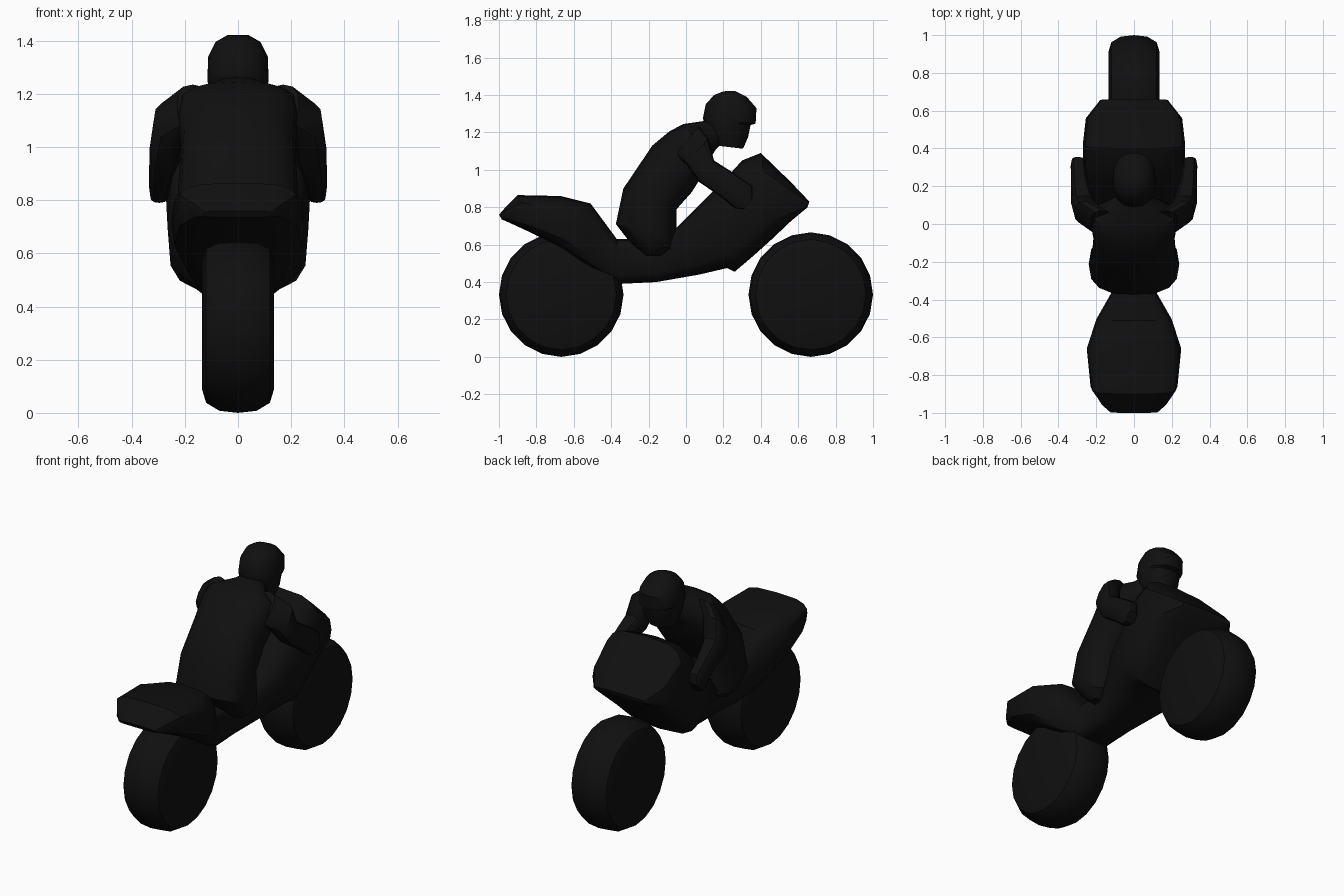
import bpy, bmesh, math

paint = bpy.data.materials.new("matte_black")
paint.diffuse_color = (0.005, 0.005, 0.005, 1)


def skin(name, rings, mirror=False):
    """Bridge closed rings of points into a capped, smooth-shaded object."""
    bm = bmesh.new()
    loops = [[bm.verts.new(p) for p in r] for r in rings]
    n = len(loops[0])
    for a, b in zip(loops, loops[1:]):
        for i in range(n):
            j = (i + 1) % n
            bm.faces.new((a[i], a[j], b[j], b[i]))
    bm.faces.new(loops[0])
    bm.faces.new(loops[-1])
    bmesh.ops.recalc_face_normals(bm, faces=bm.faces)
    me = bpy.data.meshes.new(name)
    bm.to_mesh(me)
    bm.free()
    me.materials.append(paint)
    ob = bpy.data.objects.new(name, me)
    bpy.context.collection.objects.link(ob)
    if mirror:
        ob.modifiers.new("mirror", 'MIRROR').use_mirror_merge = False
    bpy.ops.object.select_all(action='DESELECT')
    ob.select_set(True)
    bpy.context.view_layer.objects.active = ob
    bpy.ops.object.shade_smooth_by_angle(angle=math.radians(35))
    return ob


def loft(name, sections, power, n=16, mirror=False):
    """Sections: side-view end points y0,z0 and y1,z1, half width, centre x."""
    def bend(v):
        return math.copysign(abs(v) ** power, v) if abs(v) > 1e-6 else 0
    rings = []
    for y0, z0, y1, z1, w, cx in sections:
        ring = []
        for i in range(n):
            a = 2 * math.pi * i / n
            t = (bend(math.sin(a)) + 1) / 2
            ring.append((cx + w * bend(math.cos(a)),
                         y0 + (y1 - y0) * t, z0 + (z1 - z0) * t))
        rings.append(ring)
    return skin(name, rings, mirror)


# Wheels: tyre profile (x, radius) turned around the axle
tyre = [(-.135, .245), (-.12, .295), (-.07, .325), (0, .333),
        (.07, .325), (.12, .295), (.135, .245)]
for name, y in (("rear_wheel", -.667), ("front_wheel", .667)):
    skin(name, [[(x, y + r * math.cos(i * math.pi / 10),
                  .333 + r * math.sin(i * math.pi / 10)) for i in range(20)]
                for x, r in tyre])

# Tail, frame and fairing in one flowing shell
loft("bike_body", [
    (-.985, .735, -1.0, .76, .13, 0),
    (-.95, .72, -.965, .80, .17, 0),
    (-.82, .66, -.90, .865, .23, 0),
    (-.65, .57, -.67, .86, .25, 0),
    (-.50, .46, -.51, .82, .20, 0),
    (-.36, .39, -.37, .63, .12, 0),
    (-.16, .40, -.18, .63, .12, 0),
    (.07, .44, -.08, .66, .18, 0),
    (.22, .475, .02, .76, .24, 0),
    (.26, .455, .20, .94, .265, 0),
    (.36, .54, .30, 1.05, .27, 0),
    (.46, .63, .40, 1.09, .27, 0),
    (.56, .725, .56, .935, .255, 0),
    (.65, .80, .66, .83, .18, 0)], .55)

# Rider: hips and torso leaning forward
loft("rider_torso", [
    (-.12, .54, -.22, .54, .17, 0),
    (-.06, .58, -.29, .60, .22, 0),
    (-.05, .63, -.375, .71, .24, 0),
    (-.05, .79, -.335, .90, .225, 0),
    (.03, .88, -.18, 1.13, .215, 0),
    (.10, .99, -.09, 1.205, .23, 0),
    (.13, 1.06, -.015, 1.245, .22, 0),
    (.16, 1.11, .09, 1.26, .11, 0),
    (.20, 1.15, .13, 1.27, .08, 0)], .75)

# Arms reaching to the handlebar
loft("rider_arms", [
    (-.06, 1.08, .07, 1.235, .06, .17),
    (0, 1.03, .12, 1.17, .067, .25),
    (.07, .935, .15, 1.05, .063, .27),
    (.18, .86, .26, .98, .046, .288),
    (.26, .795, .355, .915, .04, .295),
    (.31, .79, .355, .85, .034, .297)], .75, n=12, mirror=True)

# Helmet with visor edge
loft("rider_helmet", [
    (.305, 1.113, .16, 1.13, .08, 0),
    (.332, 1.175, .12, 1.20, .105, 0),
    (.345, 1.24, .095, 1.26, .115, 0),
    (.372, 1.247, .09, 1.275, .115, 0),
    (.377, 1.33, .105, 1.35, .112, 0),
    (.325, 1.39, .15, 1.40, .085, 0),
    (.26, 1.422, .20, 1.42, .04, 0)], .85)
